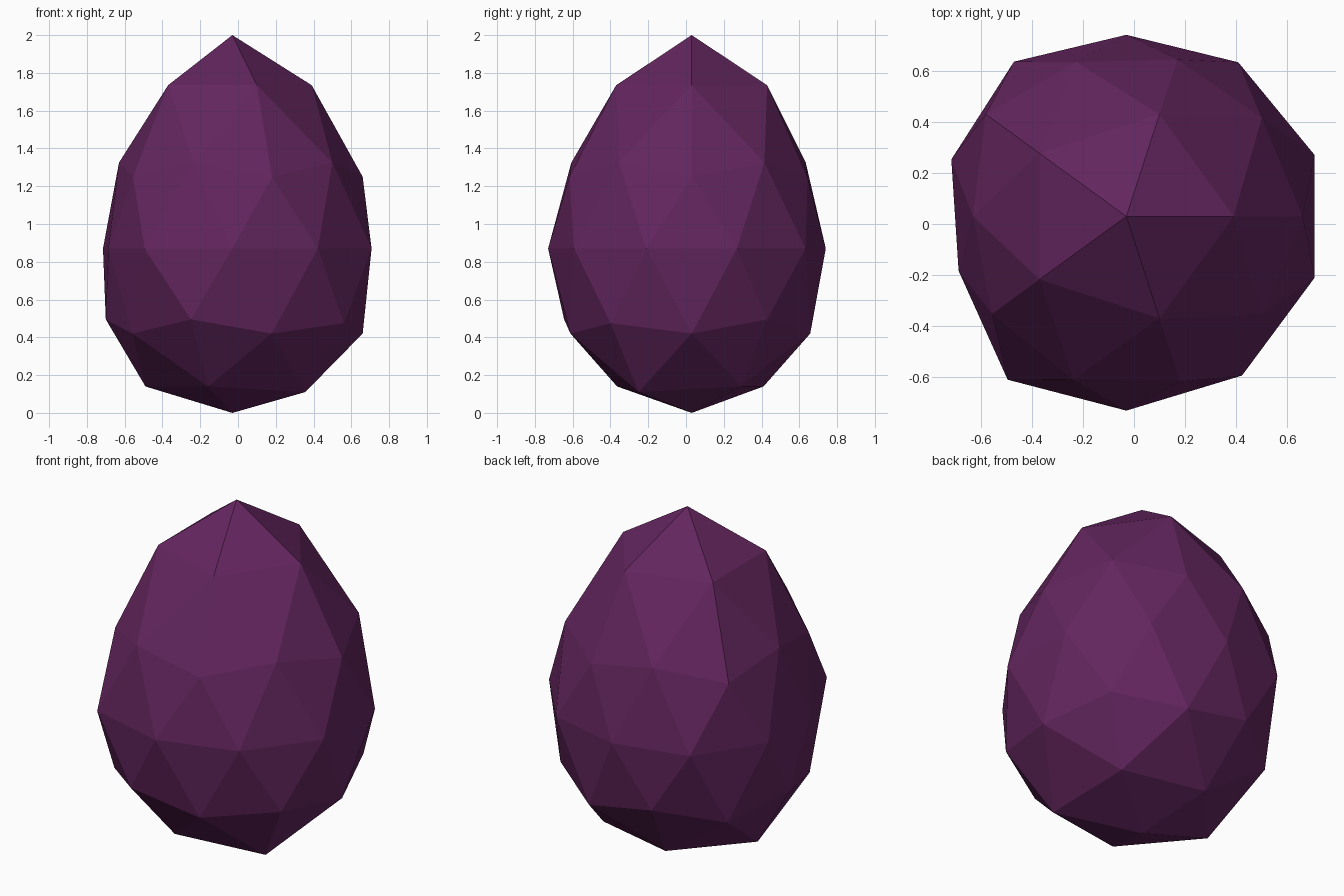
import bpy, bmesh, math

if "Cube" in bpy.data.objects:
    bpy.data.objects.remove(bpy.data.objects["Cube"])

# Egg profile: sphere row -> (height, radii counter-clockwise from +x)
ROWS = {
    1.00: (2.00, [0]),
    0.85: (1.735, [.42] * 5),
    0.53: (1.325, [.655, .635, .60, .67, .655]),
    0.45: (1.25, [.69, .645, .68, .65, .68]),
    0.00: (0.87, [.775, .745, .71, .748, .72, .69, .79, .76, .77, .775]),
    -0.45: (0.495, [.68, .66, .67, .71, .73]),
    -0.53: (0.42, [.69, .66, .66, .655, .675]),
    -0.85: (0.14, [.45, .40, .46, .415, .477]),
    -1.00: (0.00, [0]),
}
AXIS = (-0.03, 0.03)          # the egg's axis sits slightly off centre

# Faceted egg from an icosphere
bm = bmesh.new()
bmesh.ops.create_icosphere(bm, subdivisions=2, radius=1)


def angle(v):
    return (math.atan2(v.co.y, v.co.x) + 0.1) % math.tau


for row, (height, radii) in ROWS.items():
    ring = sorted((v for v in bm.verts if v.tag is False and abs(v.co.z - row) < 0.03), key=angle)
    for v, r in zip(ring, radii):
        a = angle(v) - 0.1
        # slightly uneven base: front right lobe hangs lower, left sits higher
        dz = 0
        if row == -0.85:
            dz = -0.03 * math.cos(a + 0.63) * (r > 0.465)
        elif row == -0.45:
            dz = -0.02 * (r > 0.72)
        v.co = (AXIS[0] + r * math.cos(a), AXIS[1] + r * math.sin(a), height + dz)
        v.tag = True

mesh = bpy.data.meshes.new("egg")
bm.normal_update()
bm.to_mesh(mesh)
bm.free()

egg = bpy.data.objects.new("egg", mesh)
bpy.context.collection.objects.link(egg)

mat = bpy.data.materials.new("dark plum")
mat.diffuse_color = (0.125, 0.019, 0.113, 1)
mat.use_nodes = True
mat.node_tree.nodes["Principled BSDF"].inputs["Base Color"].default_value = mat.diffuse_color
mesh.materials.append(mat)
